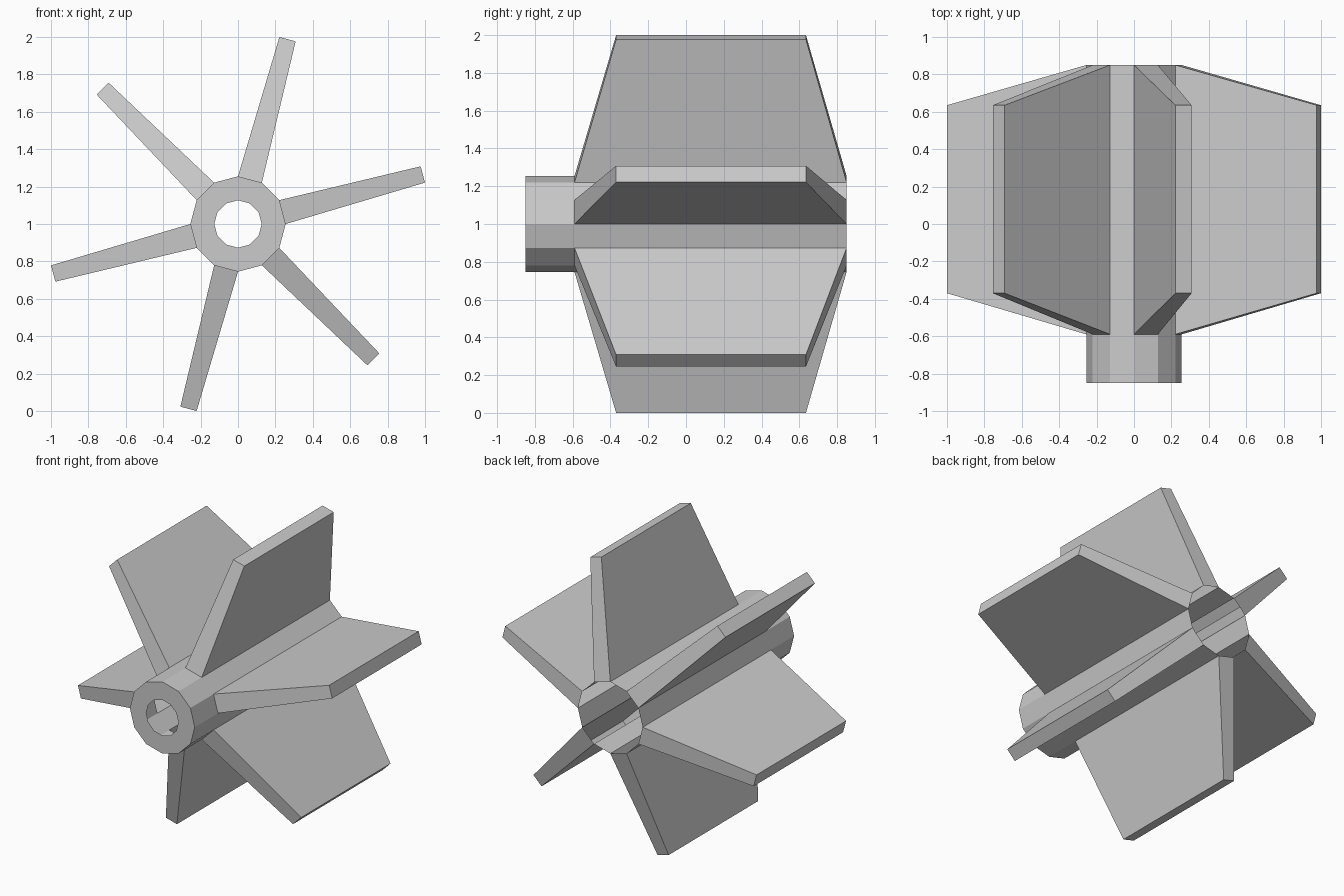
import bpy
import bmesh
from math import cos, sin, pi

if "Cube" in bpy.data.objects:
    bpy.data.objects.remove(bpy.data.objects["Cube"])

SIDES = 12
HUB_R = 0.255
ROOT_R = HUB_R * cos(pi / SIDES)       # distance to the middle of a hub facet
ROOT_T = HUB_R * sin(pi / SIDES)       # half width of a hub facet


def point(r, a, y, t=0.0):
    """Point at radius r, angle a about the hub axis, shifted sideways by t."""
    return (r * cos(a) - t * sin(a), y, 1 + r * sin(a) + t * cos(a))


def finish(name, bm):
    mesh = bpy.data.meshes.new(name)
    bm.to_mesh(mesh)
    bm.free()
    obj = bpy.data.objects.new(name, mesh)
    bpy.context.collection.objects.link(obj)
    return obj


# Hub: front ring with a hole, short collar, then a shell open at the back
# and open where each hollow blade grows out of a facet
bm = bmesh.new()
profile = [(0.127, -0.85), (HUB_R, -0.85), (HUB_R, -0.59), (HUB_R, 0.85)]
rings = [[bm.verts.new(point(r, 2 * pi * i / SIDES, y)) for i in range(SIDES)]
         for r, y in profile]
for k in range(3):
    for i in range(SIDES):
        if k == 2 and i % 2 == 0:
            continue
        j = (i + 1) % SIDES
        bm.faces.new((rings[k][i], rings[k + 1][i], rings[k + 1][j], rings[k][j]))
finish("hub", bm)


# Blades: six tapered paddles on alternate facets
def blade_loop(bm, r, a, t, y0, y1):
    corners = [(-t, y0), (-t, y1), (t, y1), (t, y0)]
    return [bm.verts.new(point(r, a, y, s)) for s, y in corners]


for n in range(6):
    bm = bmesh.new()
    a = pi / 12 + n * pi / 3
    root = blade_loop(bm, ROOT_R, a, ROOT_T, -0.59, 0.85)
    tip = blade_loop(bm, 1.023, a, 0.045, -0.37, 0.635)
    for i in range(4):
        j = (i + 1) % 4
        bm.faces.new((root[i], root[j], tip[j], tip[i]))
    bm.faces.new(tip)
    finish(f"blade_{n + 1}", bm)
